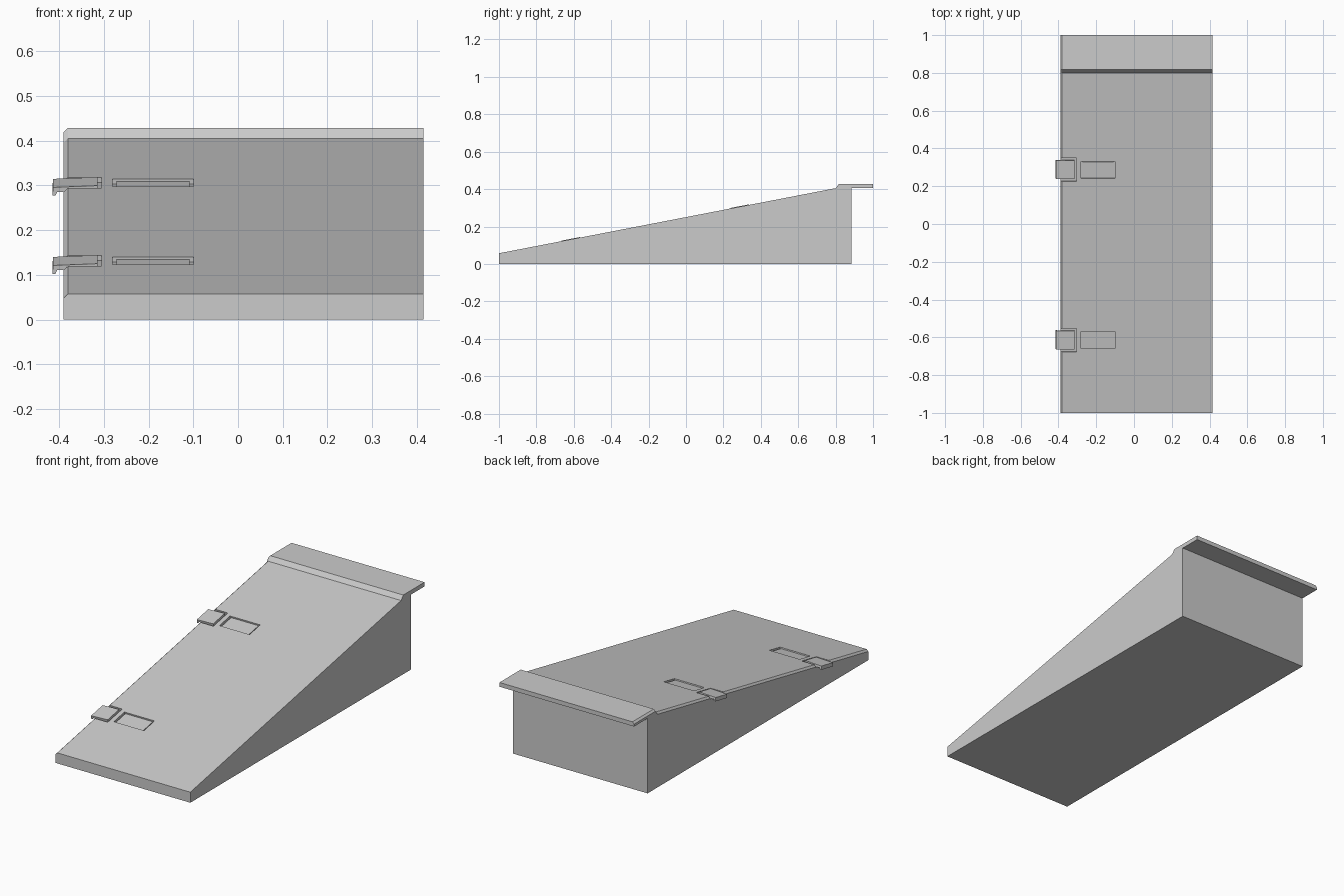
import bpy, bmesh, math
from mathutils import Matrix, Vector

default_cube = bpy.data.objects.get("Cube")
if default_cube:
    bpy.data.objects.remove(default_cube, do_unlink=True)

grey = bpy.data.materials.new("plain_grey")
grey.use_nodes = True
colour = (0.6, 0.6, 0.6, 1)
grey.diffuse_color = colour
grey.node_tree.nodes["Principled BSDF"].inputs["Base Color"].default_value = colour

SLOPE = math.atan2(0.348, 1.8)


def deck_z(y):
    return 0.057 + (y + 1) * math.tan(SLOPE)


def make_object(name, bm):
    bmesh.ops.recalc_face_normals(bm, faces=bm.faces)
    mesh = bpy.data.meshes.new(name)
    bm.to_mesh(mesh)
    bm.free()
    mesh.materials.append(grey)
    obj = bpy.data.objects.new(name, mesh)
    bpy.context.collection.objects.link(obj)
    return obj


def loft(name, sections):
    """Join matching closed sections and cap both ends."""
    bm = bmesh.new()
    rings = [[bm.verts.new(p) for p in s] for s in sections]
    for a, b in zip(rings, rings[1:]):
        for i in range(len(a)):
            j = (i + 1) % len(a)
            bm.faces.new((a[i], a[j], b[j], b[i]))
    bm.faces.new(rings[0])
    bm.faces.new(rings[-1])
    return make_object(name, bm)


def deck_frame(y):
    """Frame lying on the sloping deck at the given y."""
    return Matrix.Translation((0, y, deck_z(y))) @ Matrix.Rotation(SLOPE, 4, "X")


def deck_box(name, y, x0, x1, half, z0, z1):
    section = [(-half, z0), (half, z0), (half, z1), (-half, z1)]
    m = deck_frame(y)
    return loft(name, [[m @ Vector((x, *p)) for p in section] for x in (x0, x1)])


# Wedge body with overhanging rear lip and a small chamfer along the right edge
bottom = [(1, 0.405), (0.885, 0.405), (0.885, 0), (-1, 0)]
top = [(-1, 0.057), (0.8, 0.405), (0.818, 0.428), (1, 0.428)]
sections = []
for x, drop in ((-0.39, 0.01), (-0.38, 0), (0.415, 0)):
    sections.append([(x, y, z) for y, z in bottom] + [(x, y, z - drop) for y, z in top])
body = loft("ramp_body", sections)

for label, y in (("front", -0.615), ("rear", 0.287)):
    # Recesses for the clip and for the slot beside it
    cutters = [deck_box("clip_cutter", y, -0.45, -0.305, 0.063, -0.012, 0.05),
               deck_box("slot_cutter", y, -0.28, -0.10, 0.046, -0.012, 0.05)]
    for cutter in cutters:
        cutter.hide_render = True
        cut = body.modifiers.new("recess", "BOOLEAN")
        cut.object = cutter
        cut.operation = "DIFFERENCE"
        cut.solver = "EXACT"
        bpy.context.view_layer.objects.active = body
        bpy.ops.object.modifier_apply(modifier=cut.name)
        bpy.data.objects.remove(cutter, do_unlink=True)

    # Clip plate whose outer end hooks down over the edge
    hook = [(-0.314, -0.012), (-0.314, 0.003), (-0.413, -0.001),
            (-0.415, -0.02), (-0.408, -0.02), (-0.404, -0.012)]
    m = deck_frame(y)
    loft(label + "_clip", [[m @ Vector((x, s, z)) for x, z in hook] for s in (-0.05, 0.05)])

    # Plate lying in the slot
    deck_box(label + "_slot_plate", y, -0.272, -0.108, 0.042, -0.013, -0.005)
